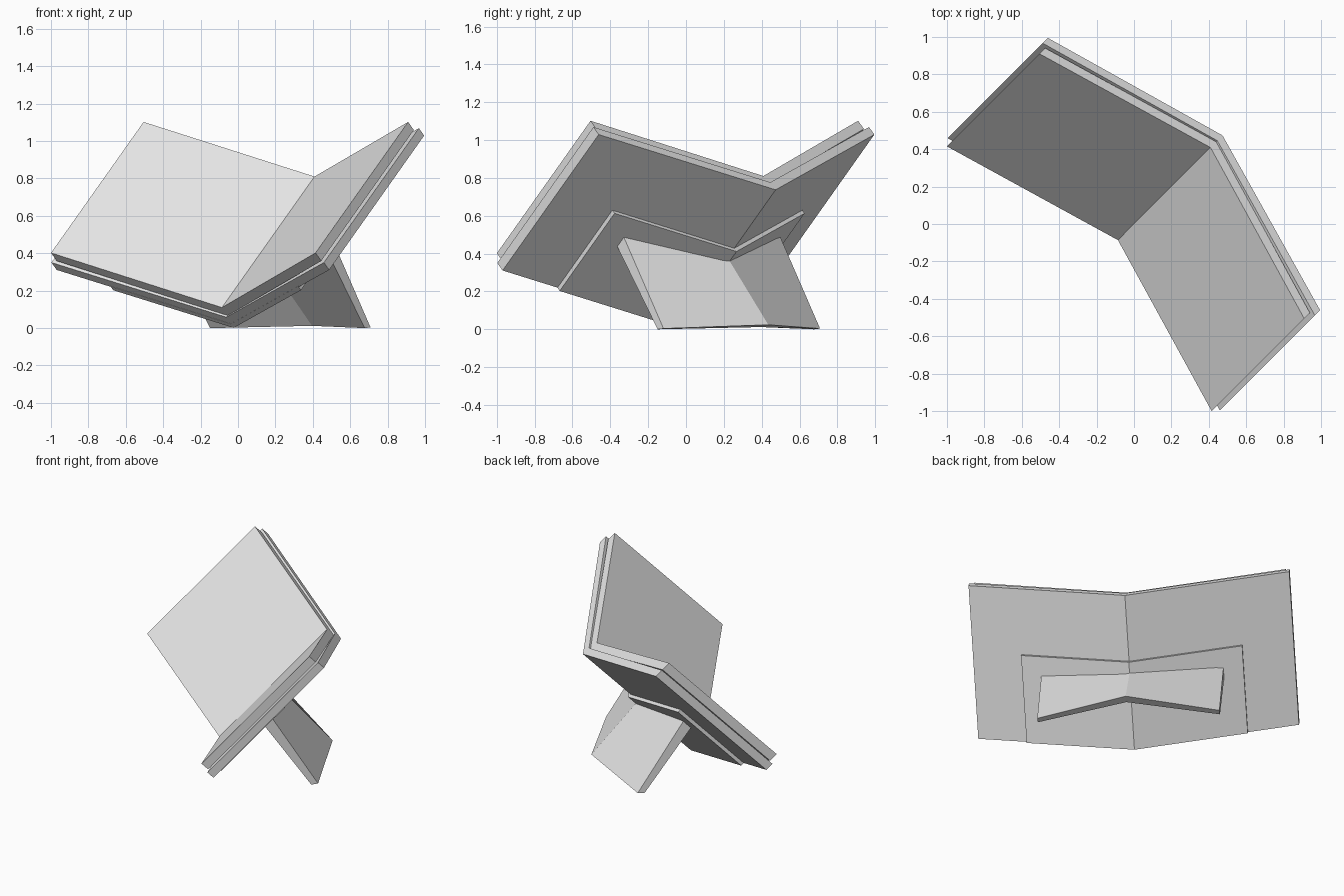
import bpy
import bmesh
from math import sqrt
from mathutils import Vector

cube = bpy.data.objects.get("Cube")
if cube:
    bpy.data.objects.remove(cube, do_unlink=True)

grey = bpy.data.materials.new("light grey")
grey.use_nodes = True
COLOUR = (0.8, 0.8, 0.8, 1)
grey.diffuse_color = COLOUR
grey.node_tree.nodes["Principled BSDF"].inputs["Base Color"].default_value = COLOUR

# Model axes: ACROSS is the width, BACK points to the rear, both level.
ACROSS = Vector((1, -1, 0)) / sqrt(2)
BACK = Vector((1, 1, 0)) / sqrt(2)
UP = Vector((0, 0, 1))
# The bent panels lean back at 45 degrees.
SLOPE = (BACK + UP) / sqrt(2)
FACING = (UP - BACK) / sqrt(2)
HINGE = Vector((-0.086, -0.086, 0.11))


def loft(name, sections):
    """Join four-sided cross-sections into one closed solid."""
    bm = bmesh.new()
    rings = [[bm.verts.new(p) for p in section] for section in sections]
    for a, b in zip(rings, rings[1:]):
        for i in range(4):
            j = (i + 1) % 4
            bm.faces.new((a[i], a[j], b[j], b[i]))
    bm.faces.new(rings[0])
    bm.faces.new(rings[-1])
    bmesh.ops.recalc_face_normals(bm, faces=bm.faces)
    mesh = bpy.data.meshes.new(name)
    bm.to_mesh(mesh)
    bm.free()
    mesh.materials.append(grey)
    obj = bpy.data.objects.new(name, mesh)
    bpy.context.collection.objects.link(obj)
    return obj


def bent_panel(name, half_width, rise, front, rear, low, high):
    """V-shaped slab between two depths, running up the slope."""
    sections = []
    for side in (-1, 0, 1):
        base = HINGE + ACROSS * half_width * side + FACING * rise * abs(side)
        sections.append([base + FACING * n + SLOPE * s
                         for n, s in ((front, low), (front, high), (rear, high), (rear, low))])
    return loft(name, sections)


bent_panel("front_panel", 1.0, 0.413, 0, -0.061, 0, 0.99)
bent_panel("back_panel", 1.03, 0.413, -0.06, -0.116, -0.013, 1.003)
bent_panel("mounting_plate", 0.71, 0.285, -0.11, -0.14, -0.014, 0.566)

# Bent stand: (back, up) outlines at the ends and at the fold
END = ((0.10, 0.52), (0.417, 0.004), (0.373, 0), (0.055, 0.46))
FOLD = ((0.305, 0.385), (0.615, 0.024), (0.56, 0.012), (0.26, 0.32))
loft("stand", [[ACROSS * 0.585 * side + BACK * v + UP * z for v, z in outline]
               for side, outline in ((-1, END), (0, FOLD), (1, END))])
